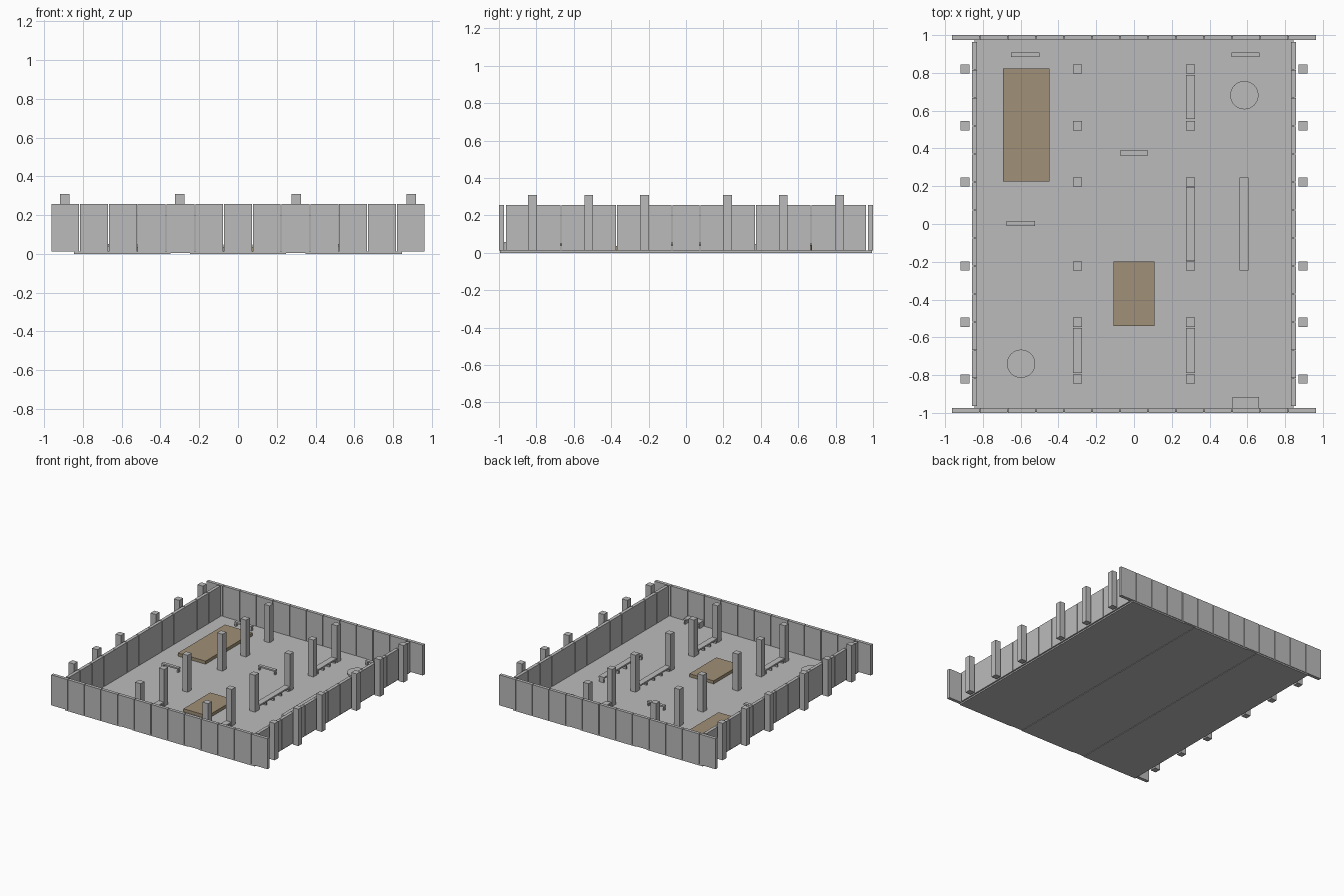
import bpy, math

if "Cube" in bpy.data.objects:
    bpy.data.objects.remove(bpy.data.objects["Cube"])

def material(name, rgb):
    m = bpy.data.materials.new(name)
    m.diffuse_color = (*rgb, 1)
    m.use_nodes = True
    m.node_tree.nodes["Principled BSDF"].inputs["Base Color"].default_value = m.diffuse_color
    return m

GREY = material("concrete_grey", (0.50, 0.50, 0.50))
BROWN = material("wood_brown", (0.35, 0.28, 0.185))

def mesh_object(name, verts, faces, mat):
    me = bpy.data.meshes.new(name)
    me.from_pydata(verts, [], faces)
    me.materials.append(mat)
    ob = bpy.data.objects.new(name, me)
    bpy.context.collection.objects.link(ob)
    return ob

def boxes(name, ranges, mat=GREY):
    """One object from several boxes given as (x0, x1, y0, y1, z0, z1)."""
    verts, faces = [], []
    for x0, x1, y0, y1, z0, z1 in ranges:
        b = len(verts)
        verts += [(x, y, z) for z in (z0, z1)
                  for x, y in ((x0, y0), (x1, y0), (x1, y1), (x0, y1))]
        faces += [[b + i for i in f] for f in (
            (3, 2, 1, 0), (4, 5, 6, 7), (0, 1, 5, 4),
            (1, 2, 6, 5), (2, 3, 7, 6), (3, 0, 4, 7))]
    return mesh_object(name, verts, faces, mat)

FLOOR = 0.011

# Floor: three slabs joined by two shallow strips under the column rows
boxes("floor_slabs", [(x - 0.248, x + 0.248, -0.995, 0.995, 0, FLOOR)
                      for x in (-0.597, 0, 0.597)])
boxes("floor_strips", [(x - 0.052, x + 0.052, -0.995, 0.995, 0.004, FLOOR)
                       for x in (-0.2985, 0.2985)])

# Walls: thirteen separate panels on each side
PITCH, HALF = 0.1485, 0.0718
centres = [(i - 6) * PITCH for i in range(13)]
for name, lo, hi in (("front_wall", -1.0, -0.974), ("back_wall", 0.974, 1.0)):
    boxes(name, [(c - HALF, c + HALF, lo, hi, FLOOR, 0.256) for c in centres])
for name, lo, hi in (("left_wall", -0.857, -0.831), ("right_wall", 0.831, 0.857)):
    boxes(name, [(lo, hi, c - HALF, c + HALF, FLOOR, 0.256) for c in centres])

# Columns: four rows of six
for row, x in enumerate((-0.894, -0.3, 0.3, 0.894)):
    boxes(f"column_row_{row + 1}",
          [(x - 0.024, x + 0.024, y - 0.024, y + 0.024, FLOOR, 0.308)
           for y in (-0.82, -0.52, -0.222, 0.222, 0.52, 0.82)])

# Wooden platforms
boxes("large_platform", [(-0.693, -0.447, 0.225, 0.823, FLOOR, 0.036)], BROWN)
boxes("small_platform", [(-0.108, 0.108, -0.54, -0.198, FLOOR, 0.036)], BROWN)

def bench(name, x0, x1, y0, y1, top, legs):
    """Plank on evenly spaced legs along its longer side."""
    parts = [(x0, x1, y0, y1, top - 0.012, top)]
    w = 0.012
    for i in range(legs):
        t = i / (legs - 1)
        if x1 - x0 > y1 - y0:
            a = x0 + t * (x1 - x0 - w)
            parts.append((a, a + w, y0 + 0.003, y1 - 0.003, FLOOR, top - 0.012))
        else:
            a = y0 + t * (y1 - y0 - w)
            parts.append((x0 + 0.003, x1 - 0.003, a, a + w, FLOOR, top - 0.012))
    boxes(name, parts)

# Small free-standing benches
for i, (x, y) in enumerate(((-0.575, 0.896), (0.59, 0.896), (0, 0.375), (-0.6, 0.003))):
    bench(f"small_bench_{i + 1}", x - 0.075, x + 0.075, y - 0.013, y + 0.013, 0.048, 2)
bench("wall_table", 0.522, 0.663, -0.973, -0.917, 0.058, 2)

# Benches between the columns, and one long counter
for i, (x, y0, y1, n) in enumerate(((0.3, 0.555, 0.79, 4), (0.3, -0.197, 0.197, 5),
                                    (0.3, -0.79, -0.55, 4), (-0.3, -0.79, -0.55, 4))):
    bench(f"column_bench_{i + 1}", x - 0.024, x + 0.024, y0, y1, 0.048, n)
bench("long_counter", 0.558, 0.605, -0.245, 0.247, 0.055, 6)

def cylinder(name, x, y, r, z0, z1, n=32):
    ring = [(x + r * math.cos(2 * math.pi * i / n), y + r * math.sin(2 * math.pi * i / n))
            for i in range(n)]
    verts = [(a, b, z) for z in (z0, z1) for a, b in ring]
    faces = [list(range(n))[::-1], list(range(n, 2 * n))]
    faces += [(i, (i + 1) % n, n + (i + 1) % n, n + i) for i in range(n)]
    mesh_object(name, verts, faces, GREY)

# Round tables
for i, (x, y) in enumerate(((0.584, 0.682), (-0.598, -0.74))):
    cylinder(f"round_table_top_{i + 1}", x, y, 0.075, 0.038, 0.05)
    cylinder(f"round_table_leg_{i + 1}", x, y, 0.014, FLOOR, 0.038, 12)
